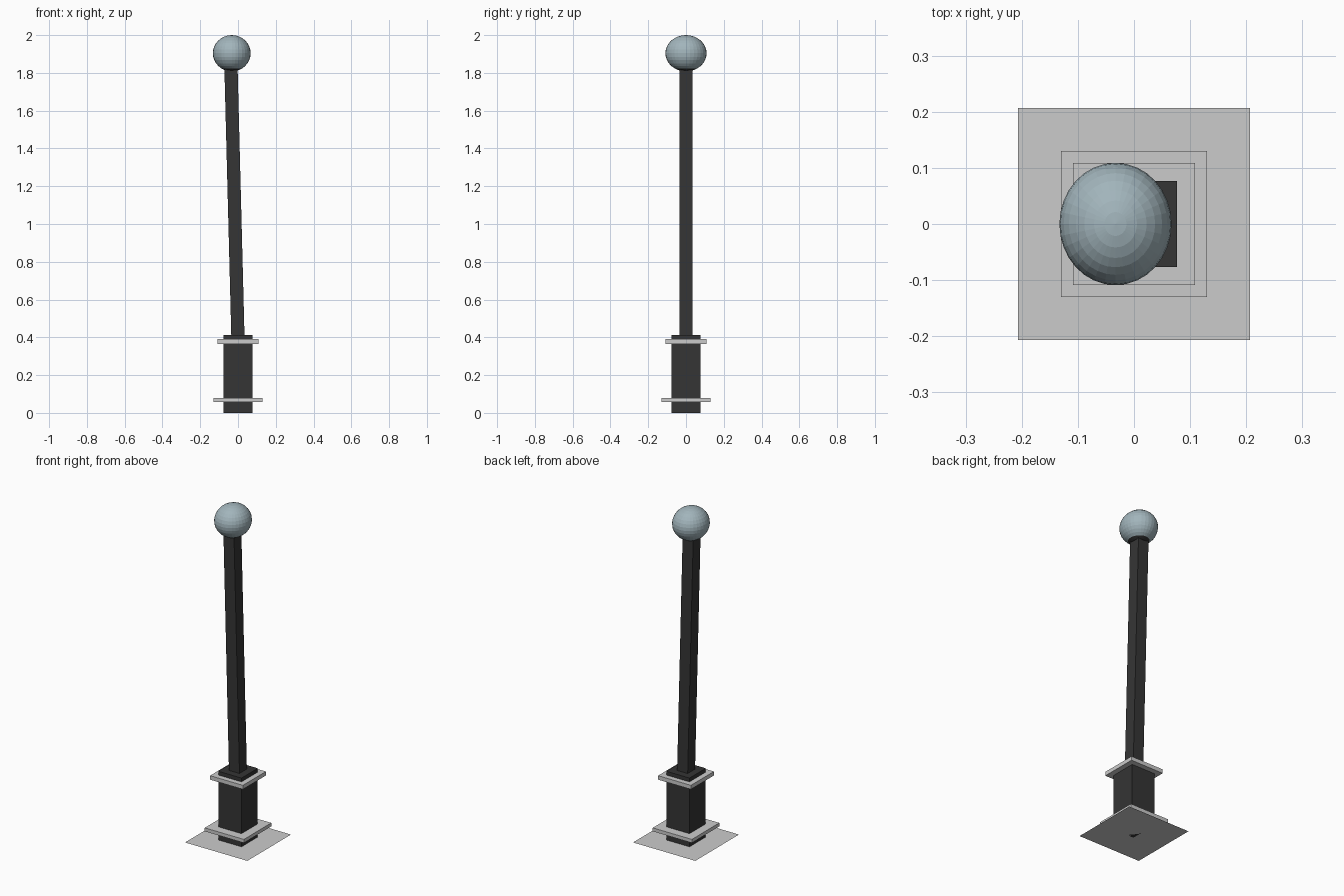
import bpy, bmesh
from mathutils import Matrix

if "Cube" in bpy.data.objects:
    bpy.data.objects.remove(bpy.data.objects["Cube"])


def material(name, rgb):
    m = bpy.data.materials.new(name)
    m.diffuse_color = (*rgb, 1)
    m.use_nodes = True
    m.node_tree.nodes["Principled BSDF"].inputs["Base Color"].default_value = m.diffuse_color
    return m


black = material("charcoal", (0.035, 0.035, 0.035))
stone = material("pale_grey", (0.6, 0.6, 0.6))
glass = material("blue_grey_glass", (0.36, 0.46, 0.5))


def finish(name, bm, *mats):
    me = bpy.data.meshes.new(name)
    bm.to_mesh(me)
    bm.free()
    for m in mats:
        me.materials.append(m)
    ob = bpy.data.objects.new(name, me)
    bpy.context.collection.objects.link(ob)
    return ob


def block(name, half, z0, z1, mat, lean=None):
    """Square block; lean gives the x offset of the bottom and the top."""
    x0, x1 = lean or (0, 0)
    bm = bmesh.new()
    bmesh.ops.create_cube(bm, size=2)
    for v in bm.verts:
        top = v.co.z > 0
        v.co = (v.co.x * half + (x1 if top else x0), v.co.y * half, z1 if top else z0)
    return finish(name, bm, mat)


# thin ground plate
bm = bmesh.new()
bmesh.ops.create_grid(bm, x_segments=1, y_segments=1, size=0.207)
finish("ground_plate", bm, stone)

# pedestal with two collars
block("pedestal", 0.077, 0, 0.413, black)
block("lower_collar", 0.13, 0.058, 0.079, stone)
block("upper_collar", 0.109, 0.366, 0.39, stone)

# leaning pole
block("pole", 0.035, 0.0, 1.82, black, lean=(0.01, -0.037))

# globe lamp with dark underside socket
bm = bmesh.new()
bmesh.ops.create_uvsphere(bm, u_segments=32, v_segments=16, radius=1,
                          matrix=Matrix.Translation((-0.033, 0, 1.904)) @ Matrix.Diagonal((0.1, 0.109, 0.096, 1)))
for f in bm.faces:
    if f.calc_center_median().z < 1.824:
        f.material_index = 1
finish("globe", bm, glass, black)
